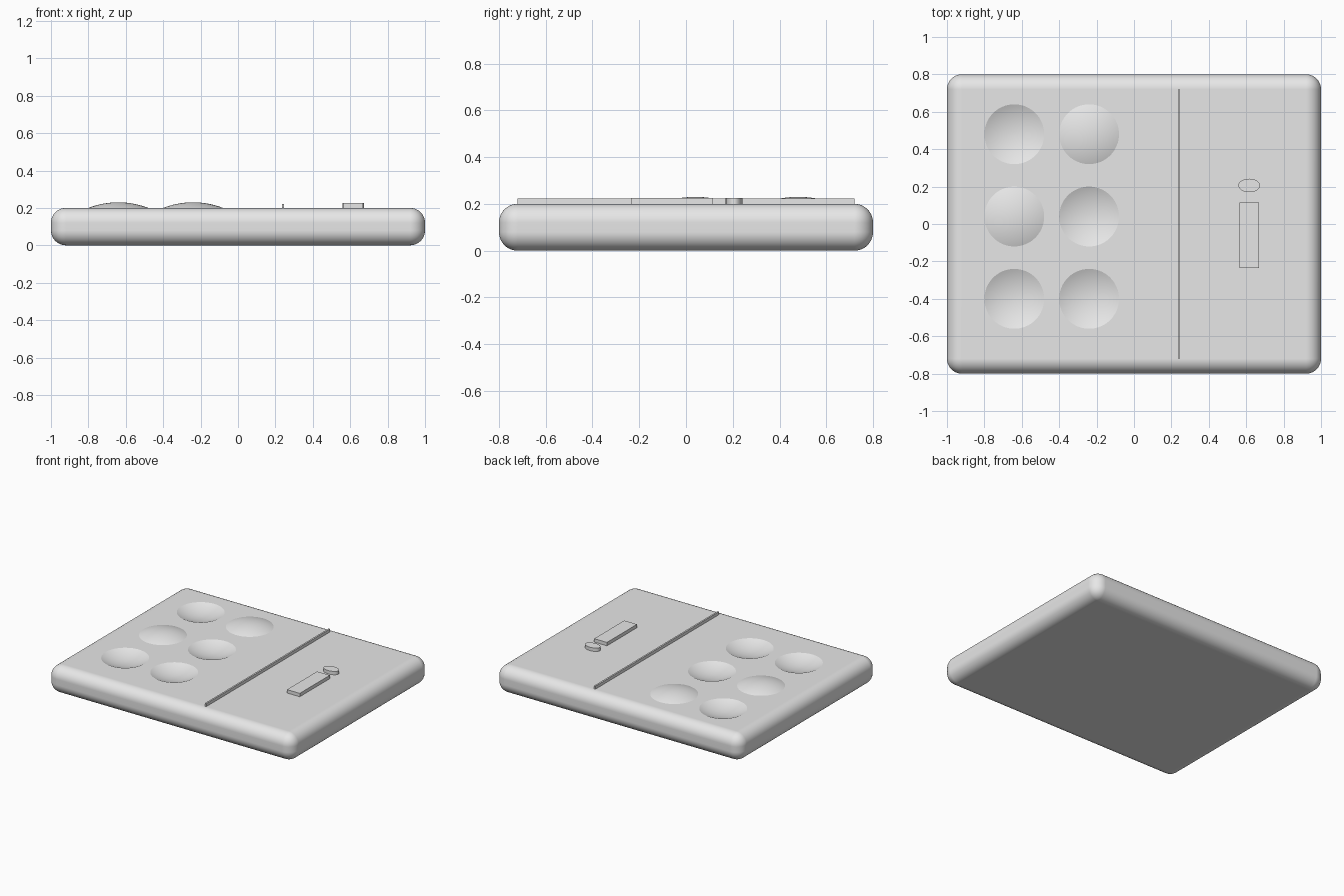
import bpy
import bmesh
import math
from mathutils import Matrix

cube = bpy.data.objects.get("Cube")
if cube:
    bpy.data.objects.remove(cube, do_unlink=True)

grey = bpy.data.materials.new("light_grey")
grey.use_nodes = True
grey.diffuse_color = (0.8, 0.8, 0.8, 1)
grey.node_tree.nodes["Principled BSDF"].inputs["Base Color"].default_value = (0.8, 0.8, 0.8, 1)

TOP = 0.2          # height of the slab's flat face
DOT_RADIUS = 0.16


def make_object(name, bm):
    mesh = bpy.data.meshes.new(name)
    bm.to_mesh(mesh)
    bm.free()
    mesh.materials.append(grey)
    obj = bpy.data.objects.new(name, mesh)
    bpy.context.collection.objects.link(obj)
    return obj


def activate(obj):
    bpy.ops.object.select_all(action='DESELECT')
    obj.select_set(True)
    bpy.context.view_layer.objects.active = obj


def apply_modifiers(obj):
    activate(obj)
    for mod in list(obj.modifiers):
        bpy.ops.object.modifier_apply(modifier=mod.name)


def smooth(obj, degrees):
    activate(obj)
    bpy.ops.object.shade_smooth_by_angle(angle=math.radians(degrees))


def box(name, size, centre):
    bm = bmesh.new()
    bmesh.ops.create_cube(bm, size=1,
                          matrix=Matrix.Translation(centre) @ Matrix.Diagonal((*size, 1)))
    return make_object(name, bm)


def cap_sphere(x, y, height, sign):
    """Sphere meeting the slab face in a dot; sign 1 bulges up, -1 dips down."""
    r = (DOT_RADIUS ** 2 + height ** 2) / (2 * height)
    bm = bmesh.new()
    bmesh.ops.create_uvsphere(bm, u_segments=64, v_segments=96, radius=r,
                              matrix=Matrix.Translation((x, y, TOP + sign * (height - r))))
    return bm


# Rounded slab
slab = box("slab", (2, 1.6, TOP), (0, 0, TOP / 2))
bevel = slab.modifiers.new("Rounding", 'BEVEL')
bevel.width = 0.08
bevel.segments = 12
apply_modifiers(slab)

# Grid of dots: two raised domes, four round hollows
raised = {(0, 1), (1, 0)}
for column, x in enumerate((-0.64, -0.24)):
    for row, y in enumerate((0.48, 0.04, -0.4)):
        if (column, row) in raised:
            bm = cap_sphere(x, y, 0.03, 1)
            bmesh.ops.bisect_plane(bm, geom=bm.verts[:] + bm.edges[:] + bm.faces[:],
                                   plane_co=(0, 0, TOP - 0.001), plane_no=(0, 0, 1),
                                   clear_inner=True)
            smooth(make_object(f"raised_dome_{column}_{row}", bm), 30)
        else:
            cutter = make_object("hollow_cutter", cap_sphere(x, y, 0.035, -1))
            cutter.hide_render = True
            cut = slab.modifiers.new("Hollow", 'BOOLEAN')
            cut.operation = 'DIFFERENCE'
            cut.solver = 'EXACT'
            cut.object = cutter
            apply_modifiers(slab)
            bpy.data.objects.remove(cutter, do_unlink=True)

smooth(slab, 12)
weighted = slab.modifiers.new("Flat faces", 'WEIGHTED_NORMAL')
weighted.keep_sharp = True

# Thin ridge dividing the two halves
box("divider_ridge", (0.012, 1.44, 0.03), (0.24, 0, 0.207))

# Raised bar and oval pad
box("raised_bar", (0.104, 0.35, 0.035), (0.616, -0.06, 0.2075))
bm = bmesh.new()
bmesh.ops.create_cone(bm, cap_ends=True, segments=48, radius1=1, radius2=1, depth=1,
                      matrix=Matrix.Translation((0.616, 0.206, 0.2075))
                      @ Matrix.Diagonal((0.058, 0.036, 0.035, 1)))
smooth(make_object("oval_pad", bm), 30)
